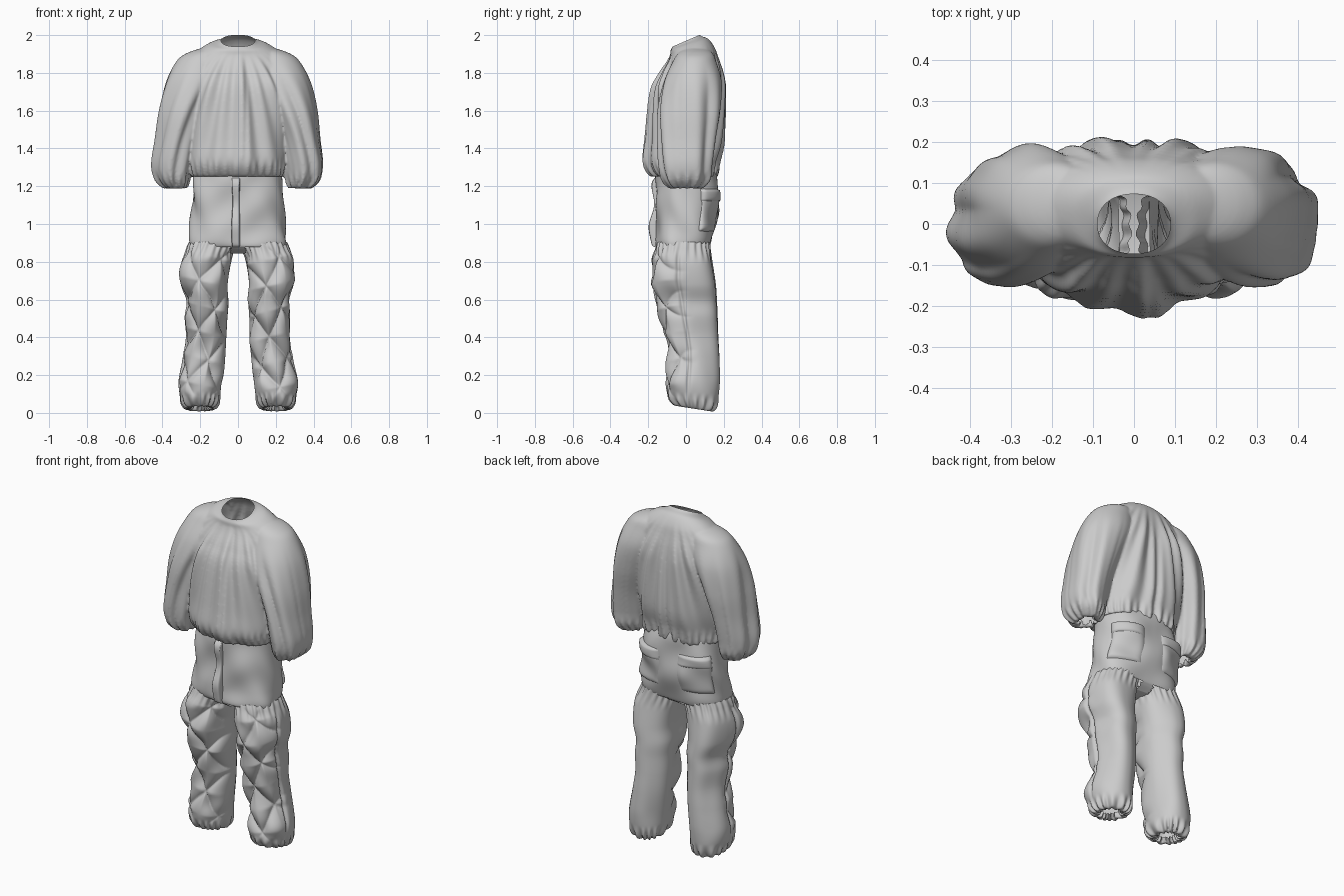
import bpy, bmesh
from math import sin, cos, pi, exp
from mathutils import Vector

if "Cube" in bpy.data.objects:
    bpy.data.objects.remove(bpy.data.objects["Cube"])


def sgnpow(v, p):
    return (1 if v >= 0 else -1) * abs(v) ** p


def fade(z, lo, hi):
    t = min(1, max(0, (z - lo) / (hi - lo)))
    return t * t * (3 - 2 * t)


def spline(keys, t):
    """Catmull-Rom through ring keys."""
    i = min(int(t), len(keys) - 2)
    u = t - i
    p0, p1 = keys[max(i - 1, 0)], keys[i]
    p2, p3 = keys[i + 1], keys[min(i + 2, len(keys) - 1)]
    return [b + .5 * u * (c - a + u * (2 * a - 5 * b + 4 * c - d + u * (3 * (b - c) + d - a)))
            for a, b, c, d in zip(p0, p1, p2, p3)]


def loft(bm, keys, fold, side=1, n=128, sub=10, arc=None, span=None, power=1, caps=()):
    """Skin rings (z, cx, cy, rx, ry, tilt) with a radial fold offset."""
    t0, t1 = span or (0, len(keys) - 1)
    rows = max(4, int((t1 - t0) * sub))
    a0, a1 = arc or (0, 2 * pi)
    cols = n + 1 if arc else n
    grid = []
    for j in range(rows + 1):
        v = j / rows
        z, cx, cy, rx, ry, tilt = spline(keys, t0 + (t1 - t0) * v)
        row = []
        for i in range(cols):
            u = i / n
            a = a0 + (a1 - a0) * u
            f = fold(a, z, u, v)
            c, s = sgnpow(cos(a), power), sgnpow(sin(a), power)
            y = (ry + f) * s
            row.append(bm.verts.new((side * (cx + (rx + f) * c), cy + y, max(0, z + tilt * y))))
        grid.append(row)
    for p, q in zip(grid, grid[1:]):
        for i in range(n):
            k = (i + 1) % cols
            bm.faces.new((p[i], p[k], q[k], q[i]))
    for c in caps:
        bm.faces.new(grid[c])


def finish(name, bm):
    bmesh.ops.recalc_face_normals(bm, faces=bm.faces[:])
    for f in bm.faces:
        f.smooth = True
    me = bpy.data.meshes.new(name)
    bm.to_mesh(me)
    bm.free()
    ob = bpy.data.objects.new(name, me)
    bpy.context.collection.objects.link(ob)
    return ob


# ---- blouse: torso and two raglan sleeves fused into one cloth ----
torso = [(2.03, 0, 0, .075, .06, .43), (1.97, 0, 0, .088, .072, .43),
         (1.95, 0, .018, .155, .10, .3), (1.915, 0, .035, .215, .118, .15),
         (1.87, 0, .038, .25, .135, .05), (1.79, 0, .03, .272, .168, 0),
         (1.69, 0, .015, .275, .194, 0), (1.45, 0, 0, .262, .207, 0),
         (1.33, 0, -.018, .258, .2, 0), (1.265, 0, -.01, .25, .178, 0),
         (1.25, 0, 0, .235, .155, 0), (1.28, 0, 0, .2, .13, 0)]
sleeve = [(1.935, .12, .05, .06, .05, 0), (1.905, .175, .05, .095, .09, 0),
          (1.86, .20, .045, .127, .115, 0), (1.75, .24, .035, .143, .155, 0),
          (1.60, .29, .018, .127, .165, 0), (1.45, .327, .005, .108, .152, 0),
          (1.32, .347, -.002, .105, .138, 0), (1.24, .347, 0, .09, .123, 0),
          (1.195, .335, 0, .062, .088, 0), (1.19, .33, 0, .045, .06, 0),
          (1.225, .33, 0, .035, .045, 0)]


def torso_fold(a, z, u, v):
    # pleats fan out from the neckline
    w = fade(z, 1.95, 1.72)
    fan = .265 * cos(a) / (2.15 - min(z, 1.95))
    ph = .9 if sin(a) > 0 else 0
    f = w * abs(sin(a)) * (.011 * sin(36 * fan + ph) + .008 * sin(19 * fan + 2 * ph + 1))
    f -= .03 * w * exp(-((a - pi / 2) / .07) ** 2)
    f -= .01 * w * exp(-((a - 1.5 * pi - .12) / .04) ** 2)
    return f + .007 * fade(z, 1.36, 1.27) * sin(34 * a)


def sleeve_fold(phase):
    def fold(a, z, u, v):
        w = fade(z, 1.88, 1.6)
        f = w * .010 * (abs(sin(3 * a + phase + 2.2 * z)) * 1.6 - 1)
        return f + .004 * w * sin(9 * a + 7 * z) + .009 * fade(z, 1.29, 1.2) * sin(15 * a + phase)
    return fold


bm = bmesh.new()
loft(bm, torso, torso_fold, n=220, power=.9, caps=(0, -1))
for s in (1, -1):
    loft(bm, sleeve, sleeve_fold(s * .7), side=s, caps=(0, -1))
blouse = finish("blouse", bm)
mod = blouse.modifiers.new("fuse", 'REMESH')
mod.mode = 'VOXEL'
mod.voxel_size = .007
mod.use_smooth_shade = True
mod = blouse.modifiers.new("soften", 'SMOOTH')
mod.iterations = 4
dg = bpy.context.evaluated_depsgraph_get()
fused = bpy.data.meshes.new_from_object(blouse.evaluated_get(dg))
blouse.modifiers.clear()
blouse.data = fused

# open the neck, the waist and the cuffs
bm = bmesh.new()
bm.from_mesh(fused)
bmesh.ops.bisect_plane(bm, geom=bm.verts[:] + bm.edges[:] + bm.faces[:], plane_co=(0, 0, 1.97),
                       plane_no=Vector((0, -.43, 1)).normalized(), clear_outer=True)
holes = []
for f in bm.faces:
    x, y, z = f.calc_center_median()
    waist = 1.2 < z < 1.32 and (x / .21) ** 2 + (y / .14) ** 2 < 1
    cuff = z < 1.26 and ((abs(x) - .33) / .037) ** 2 + (y / .047) ** 2 < 1
    if waist or cuff:
        holes.append(f)
bmesh.ops.delete(bm, geom=holes, context='FACES')
for f in bm.faces:
    f.smooth = True
bm.to_mesh(fused)
bm.free()

# ---- trouser seat, with a crotch strip between two leg openings ----
seat = [(1.31, 0, 0, .225, .15, 0), (1.24, 0, .005, .232, .16, 0), (1.1, 0, .005, .243, .163, 0),
        (.97, 0, -.005, .255, .155, 0), (.895, 0, -.015, .258, .148, 0),
        (.87, 0, -.015, .235, .13, 0), (.845, 0, -.015, .1, .09, 0)]


def seat_fold(a, z, u, v):
    return .005 * sin(26 * z + 3 * sin(2 * a)) + .004 * sin(5 * a + 18 * z)


bm = bmesh.new()
loft(bm, seat, seat_fold, n=144, power=.8)
bm.verts.ensure_lookup_table()
last = bm.verts[-144:]
for i in range(72):     # bridge front to back across the crotch
    j, k = (36 - i) % 144, (35 - i) % 144
    p, q = last[i % 144], last[(i + 1) % 144]
    if abs(p.co.x) < .04 and abs(q.co.x) < .04:
        bm.faces.new((p, q, last[143 - i], last[(144 - i) % 144]))
gone = [f for f in bm.faces if f.calc_center_median().z < .88
        and abs(f.calc_center_median().x) > .04]
bmesh.ops.delete(bm, geom=gone, context='FACES')
finish("seat", bm)


# ---- patches laid on the seat: fly strip, back pockets, flaps ----
def patch(name, arc, span, height, sway=0):
    def fold(a, z, u, v):
        e = max(abs(2 * u - 1), abs(2 * v - 1))
        return (seat_fold(a, z, u, v) + height * (1 - 1.5 * e ** 8)
                + .004 * sin(32 * z + 3 * a) + sway * sin(21 * z))
    b = bmesh.new()
    loft(b, seat, fold, n=28, sub=14, arc=arc, span=span, power=.8)
    return finish(name, b)


patch("fly_strip", (1.5 * pi - .08, 1.5 * pi + .02), (.9, 4.9), .025, .007)
for label, mid in (("left", pi / 2 - .68), ("right", pi / 2 + .68)):
    patch(label + "_back_pocket", (mid - .52, mid + .5), (1.5, 3.1), .011)
    patch(label + "_pocket_flap", (mid - .54, mid + .52), (1.4, 1.9), .016)

# ---- trouser legs: gathered at the seat seam and the ankle ----
leg = [(.905, .132, -.012, .124, .136, 0), (.87, .146, -.015, .126, .142, 0),
       (.79, .17, -.015, .13, .155, 0), (.68, .178, -.01, .12, .165, 0),
       (.59, .163, .005, .108, .155, 0), (.51, .169, .015, .108, .148, 0),
       (.41, .168, .032, .103, .134, 0), (.30, .18, .042, .107, .13, 0),
       (.16, .2, .038, .112, .137, 0), (.075, .2, .037, .103, .13, -.1),
       (.03, .2, .04, .083, .105, -.15), (.025, .2, .04, .058, .075, -.15),
       (.055, .2, .04, .045, .06, -.1)]


def leg_fold(phase):
    def fold(a, z, u, v):
        # criss-cross slumped folds on the front, smooth cloth behind
        front = fade(-sin(a), -.2, .6)
        w = fade(z, .9, .8) * fade(z, .05, .2)
        puff = min(abs(sin(13 * z + 1.7 * cos(a) + phase)),
                   abs(sin(10 * z - 2.4 * cos(a) + 2 * phase)))
        f = front * w * (.034 * puff ** .7 - .018 + .004 * sin(31 * z + 4 * cos(a)))
        f += (1 - front) * w * .005 * sin(4 * a + 4 * z + phase)
        f -= .014 * w * exp(-((sin(a) + .15) / .06) ** 2) * (cos(a) > 0)
        f += .004 * fade(z, .78, .88) * sin(22 * a)
        return f + .009 * fade(z, .11, .04) * sin(15 * a + 2 * sin(3 * a))
    return fold


for label, s in (("left", 1), ("right", -1)):
    bm = bmesh.new()
    loft(bm, leg, leg_fold(.5 + .6 * s), side=s, n=160, sub=14, power=.9)
    finish(label + "_leg", bm)
